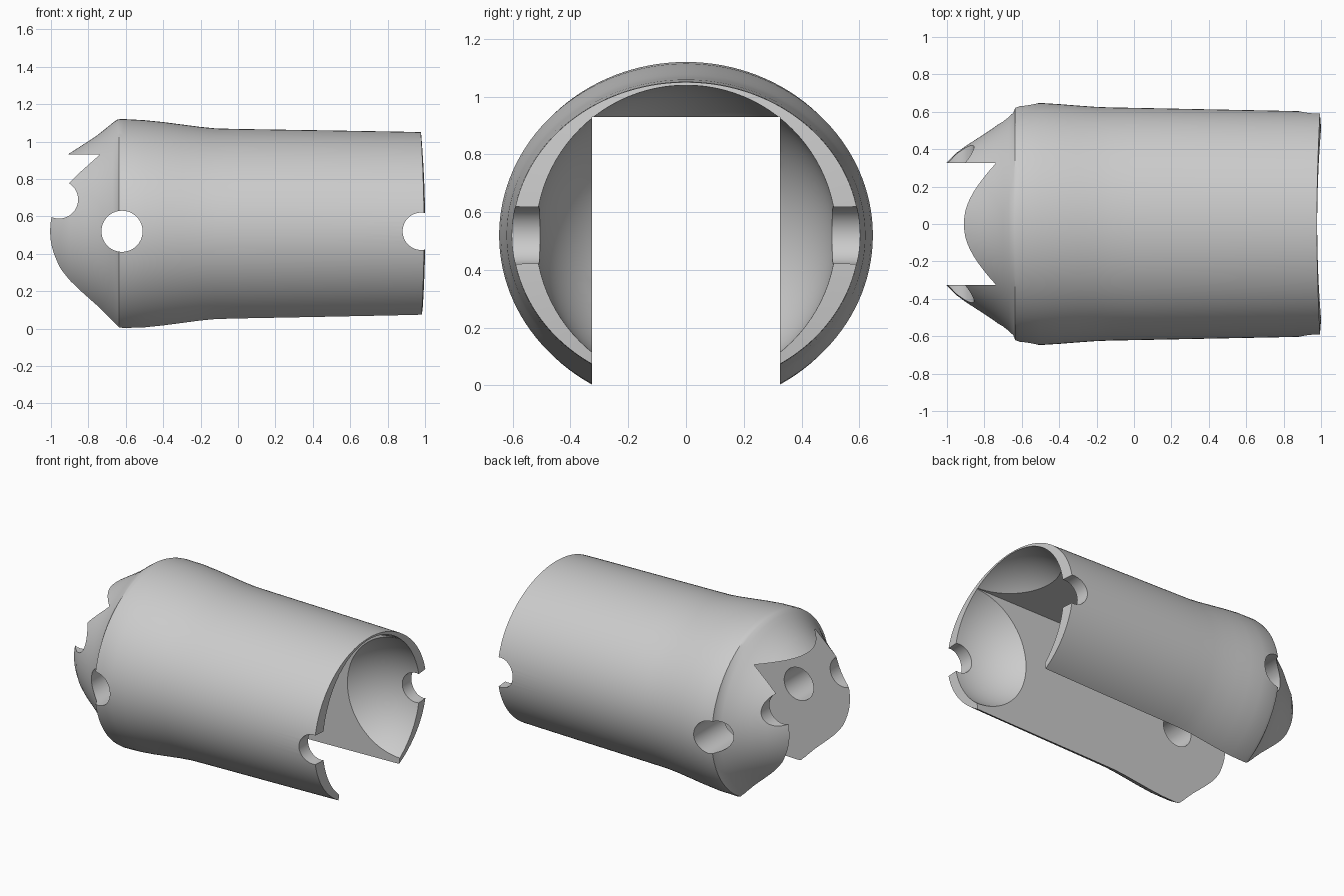
import bpy, bmesh, math

cube = bpy.data.objects.get("Cube")
if cube:
    bpy.data.objects.remove(cube, do_unlink=True)

AXIS_Z = 0.52
SEGMENTS = 128

grey = bpy.data.materials.new("plain_grey")
grey.use_nodes = True
grey.diffuse_color = (0.6, 0.6, 0.6, 1)
grey.node_tree.nodes["Principled BSDF"].inputs["Base Color"].default_value = (0.6, 0.6, 0.6, 1)

# Section profile along x: position, half width, half height
PROFILE = [
    (-1.12, 0.15, 0.15), (-1.06, 0.26, 0.26), (-1.0, 0.33, 0.33),
    (-0.95, 0.38, 0.38), (-0.9, 0.417, 0.417), (-0.81, 0.475, 0.475),
    (-0.75, 0.515, 0.515), (-0.7, 0.553, 0.555), (-0.67, 0.58, 0.58),
    (-0.645, 0.605, 0.597), (-0.635, 0.632, 0.599), (-0.61, 0.641, 0.6),
    (-0.5, 0.647, 0.594), (-0.4, 0.641, 0.584), (-0.3, 0.633, 0.571),
    (-0.2, 0.626, 0.558), (-0.12, 0.623, 0.55), (0, 0.621, 0.547),
    (0.5, 0.611, 0.539), (0.9, 0.603, 0.532),
]


def section(bm, x_of, half_w, half_h):
    ring = []
    for i in range(SEGMENTS):
        a = 2 * math.pi * i / SEGMENTS
        y, z = half_w * math.cos(a), half_h * math.sin(a)
        ring.append(bm.verts.new((x_of(y, z), y, z + AXIS_Z)))
    return ring


def domed_end(y, z):
    return 1.02 - 0.15 * z * z - 0.07 * y * y


# Solid body: circular nose blending into an oval barrel with a domed end
bm = bmesh.new()
rings = [section(bm, lambda y, z, x=x: x, w, h) for x, w, h in PROFILE]
for s in (1, 0.92, 0.84, 0.7, 0.4):
    rings.append(section(bm, domed_end, 0.601 * s, 0.53 * s))
for a, b in zip(rings, rings[1:]):
    for i in range(SEGMENTS):
        j = (i + 1) % SEGMENTS
        bm.faces.new((a[i], a[j], b[j], b[i]))
for ring, x in ((rings[0], -1.14), (rings[-1], 1.02)):
    tip = bm.verts.new((x, 0, AXIS_Z))
    for i in range(SEGMENTS):
        bm.faces.new((ring[i], ring[(i + 1) % SEGMENTS], tip))
bmesh.ops.recalc_face_normals(bm, faces=bm.faces)
mesh = bpy.data.meshes.new("barrel_shell")
bm.to_mesh(mesh)
bm.free()
mesh.materials.append(grey)
shell = bpy.data.objects.new("barrel_shell", mesh)
bpy.context.collection.objects.link(shell)


def cut(name):
    cutter = bpy.context.object
    cutter.name = name
    cutter.hide_render = True
    cutter.data.materials.append(grey)
    bpy.context.view_layer.update()
    bpy.context.view_layer.objects.active = shell
    mod = shell.modifiers.new(name, 'BOOLEAN')
    mod.operation = 'DIFFERENCE'
    mod.solver = 'EXACT'
    mod.object = cutter
    bpy.ops.object.modifier_apply(modifier=name)
    bpy.data.objects.remove(cutter, do_unlink=True)


# Rounded socket in the open end
bpy.ops.mesh.primitive_uv_sphere_add(segments=96, ring_count=48, radius=0.52,
                                     location=(1, 0, AXIS_Z))
cut("socket_cutter")

# Square channel along the whole length
bpy.ops.mesh.primitive_cube_add(size=1, location=(0, 0, -0.07))
bpy.context.object.scale = (4, 0.65, 2)
cut("channel_cutter")

# Cross holes: side hole, end notch and nose notch
for name, x, z, r in (("side_hole", -0.62, 0.52, 0.11),
                      ("end_notch", 0.98, 0.52, 0.1),
                      ("nose_notch", -0.957, 0.69, 0.102)):
    bpy.ops.mesh.primitive_cylinder_add(vertices=64, radius=r, depth=2,
                                        location=(x, 0, z),
                                        rotation=(math.pi / 2, 0, 0))
    cut(name + "_cutter")

# Smooth shading with crisp cut edges
bpy.ops.object.select_all(action='DESELECT')
shell.select_set(True)
bpy.context.view_layer.objects.active = shell
bpy.ops.object.shade_smooth_by_angle(angle=math.radians(30))
